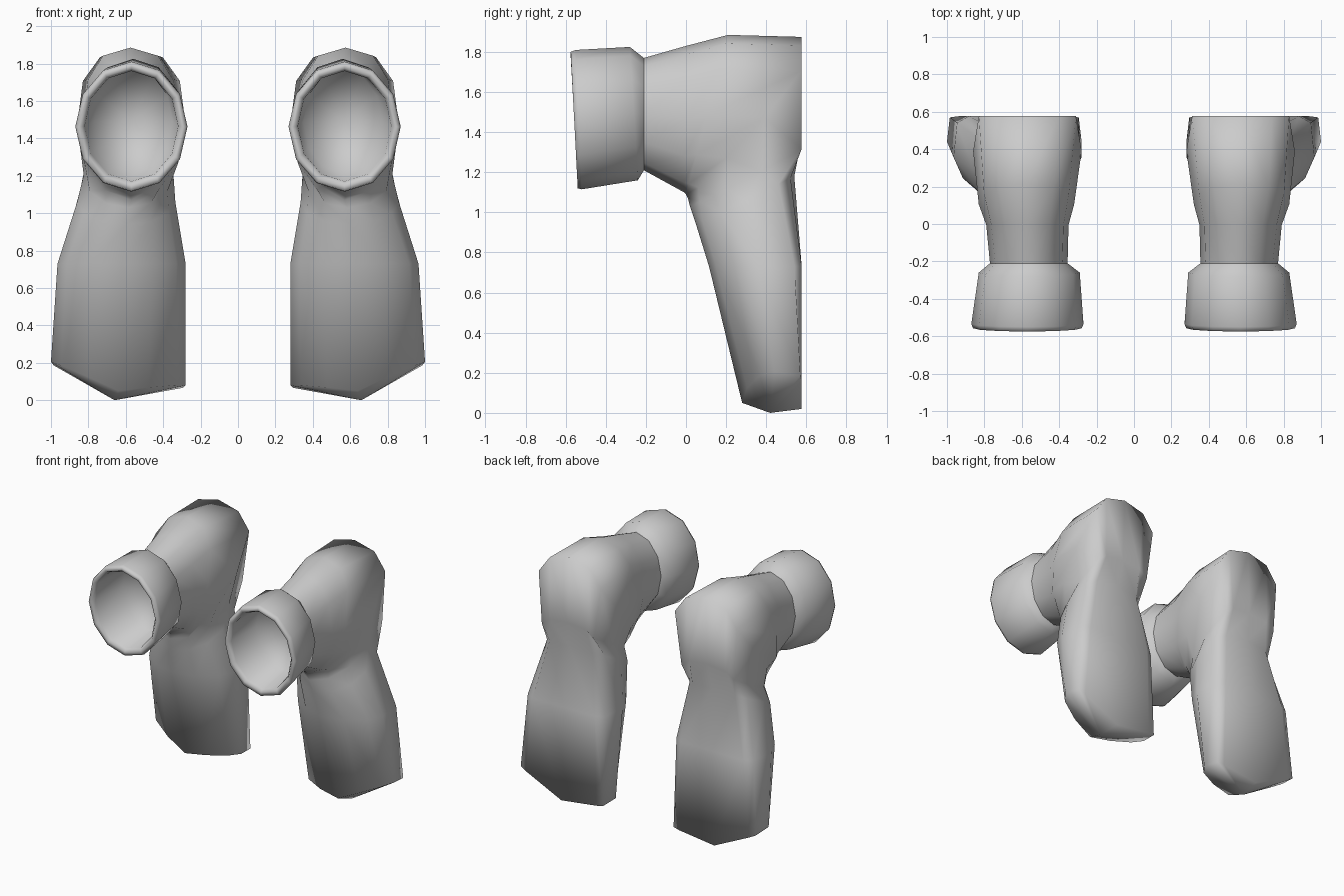
import bpy, bmesh
from math import sin, cos, pi, copysign

if "Cube" in bpy.data.objects:
    bpy.data.objects.remove(bpy.data.objects["Cube"], do_unlink=True)

SIDES = 12
BACK = 0.577      # flat back plane

grey = bpy.data.materials.new("plain grey")
grey.use_nodes = True
grey.diffuse_color = (0.6, 0.6, 0.6, 1)
grey.node_tree.nodes["Principled BSDF"].inputs["Base Color"].default_value = (0.6, 0.6, 0.6, 1)


def power(v, e):
    return copysign(abs(v) ** e, v)


def ring(bm, inner, outer, x0, x1, back=1.0, front=1.0, lift=(0, 0)):
    """Section spanning inner and outer (y, z) points, x0 to x1 wide.
    Exponents below 1 square off the back or front half."""
    verts = []
    for k in range(SIDES):
        c, s = cos(2 * pi * k / SIDES), sin(2 * pi * k / SIDES)
        e = back if s > 0 else front
        c, s = power(c, e), power(s, e)
        t = (s + 1) / 2
        x = (x0 + x1) / 2 + c * (x1 - x0) / 2
        y = inner[0] + t * (outer[0] - inner[0])
        z = inner[1] + t * (outer[1] - inner[1])
        z += lift[0] * max(0, -c) + lift[1] * max(0, c)
        verts.append(bm.verts.new((x, min(y, BACK), z)))
    return verts


def tube(name, sections, end):
    """Bridge the sections, close the far end at a point, mirror to the other side."""
    bm = bmesh.new()
    rings = [ring(bm, *s) for s in sections]
    for a, b in zip(rings, rings[1:]):
        for k in range(SIDES):
            j = (k + 1) % SIDES
            bm.faces.new((a[k], a[j], b[j], b[k]))
    tip, last = bm.verts.new(end), rings[-1]
    for k in range(SIDES):
        bm.faces.new((last[k], last[(k + 1) % SIDES], tip))
    bmesh.ops.recalc_face_normals(bm, faces=bm.faces)
    for f in bm.faces:
        f.smooth = True
    me = bpy.data.meshes.new(name)
    bm.to_mesh(me)
    bm.free()
    me.materials.append(grey)
    ob = bpy.data.objects.new(name, me)
    bpy.context.collection.objects.link(ob)
    ob.modifiers.new("Mirror", "MIRROR")


# Bent sleeve: forearm, elbow, then the wide hanging part
tube("sleeves", [
    ((-0.21, 1.21), (-0.21, 1.77), 0.355, 0.77),
    ((-0.01, 1.10), (0.0, 1.83), 0.35, 0.79, 0.9),
    ((0.0, 1.09), (0.21, 1.885), 0.32, 0.83, 0.8),
    ((0.01, 1.07), (0.77, 1.875), 0.28, 0.86, 0.78),
    ((0.02, 1.03), (0.74, 1.38), 0.345, 0.825, 0.65),
    ((0.05, 0.94), (0.54, 1.18), 0.335, 0.86, 0.55),
    ((0.115, 0.73), (0.60, 0.73), 0.28, 0.965, 0.4, 1.1),
    ((0.28, 0.05), (0.60, 0.02), 0.28, 1.0, 0.3, 1.15, (0.045, 0.17)),
], (0.66, 0.42, 0.0))

# Flared cuff with a rounded rim and a hollow inside
tube("cuffs", [
    ((-0.21, 1.21), (-0.21, 1.77), 0.355, 0.77),
    ((-0.24, 1.16), (-0.28, 1.825), 0.29, 0.83),
    ((-0.52, 1.115), (-0.55, 1.81), 0.27, 0.87),
    ((-0.54, 1.12), (-0.575, 1.80), 0.28, 0.86),
    ((-0.54, 1.15), (-0.575, 1.775), 0.30, 0.84),
    ((-0.52, 1.17), (-0.55, 1.76), 0.32, 0.82),
    ((-0.27, 1.21), (-0.29, 1.77), 0.35, 0.77),
], (0.57, -0.22, 1.49))
